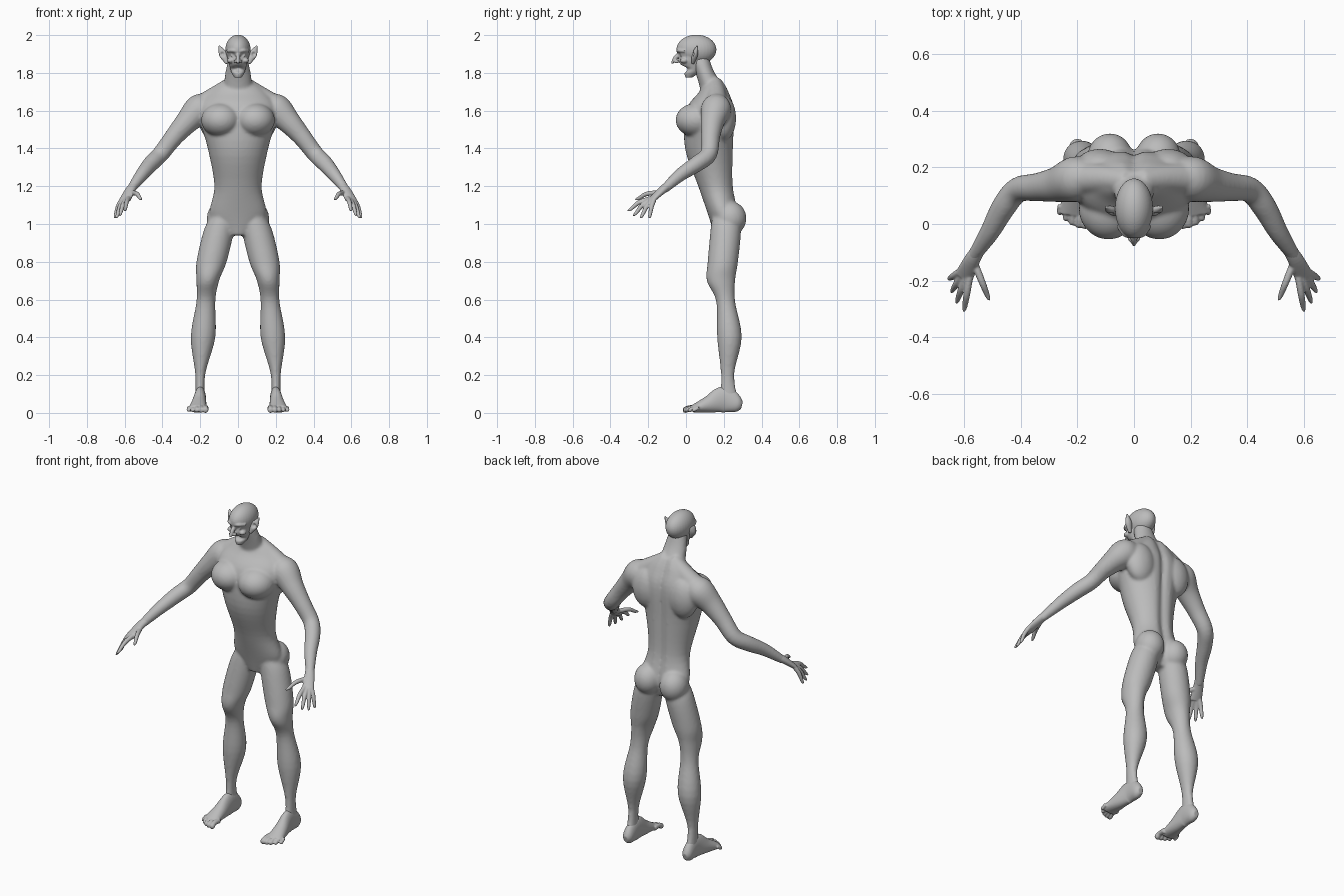
import bpy, bmesh, math
from mathutils import Vector, Matrix

cube = bpy.data.objects.get("Cube")
if cube:
    bpy.data.objects.remove(cube)

skin = bpy.data.materials.new("grey_skin")
skin.use_nodes = True
tone = (.5, .5, .5, 1)
skin.diffuse_color = tone
skin.node_tree.nodes["Principled BSDF"].inputs["Base Color"].default_value = tone

SIDES = 40
UP, BACK = Vector((0, 0, 1)), Vector((0, 1, 0))
HANDS = ((1, "left"), (-1, "right"))


def smooth_rows(rows, steps=5):
    """Resample rows of numbers along a smooth curve."""
    result, last = [], len(rows) - 1
    for i in range(last):
        before, start, end, after = (rows[max(0, min(last, i + k))] for k in (-1, 0, 1, 2))
        for step in range(steps):
            t = step / steps
            result.append([b + t / 2 * (c - a + t * (2*a - 5*b + 4*c - d + t * (3*(b - c) + d - a)))
                           for a, b, c, d in zip(before, start, end, after)])
    return result + [list(rows[-1])]


def tube(bm, rows, side=1, up=UP, axis=None, groove=0):
    """Loft of oval rings; each row is x, y, z, width radius and, if oval, depth radius."""
    rows = smooth_rows([row if len(row) == 5 else (*row, row[3]) for row in rows])
    centres = [Vector(row[:3]) for row in rows]
    rings = []
    for i, (centre, row) in enumerate(zip(centres, rows)):
        ahead = axis or (centres[min(i + 1, len(rows) - 1)] - centres[max(i - 1, 0)]).normalized()
        across = up.cross(ahead).normalized()
        depth = ahead.cross(across)
        ring = []
        for k in range(SIDES):
            angle = math.tau * k / SIDES
            u, v = math.cos(angle) * row[3], math.sin(angle) * row[4]
            if v > 0:
                v -= groove * math.exp(-(u / .025) ** 2)
            point = centre + across * u + depth * v
            ring.append(bm.verts.new((point.x * side, point.y, point.z)))
        rings.append(ring)
    for lower, upper in zip(rings, rings[1:]):
        for k in range(SIDES):
            bm.faces.new((lower[k - 1], lower[k], upper[k], upper[k - 1]))
    bm.faces.new(rings[0])
    bm.faces.new(rings[-1])


def stack(bm, rows, side=1, groove=0):
    """Loft of level rings."""
    tube(bm, rows, side, up=BACK, axis=UP, groove=groove)


def ball(bm, centre, radii, side=1):
    x, y, z = centre
    place = Matrix.Translation((x * side, y, z)) @ Matrix.Diagonal((*radii, 1))
    bmesh.ops.create_uvsphere(bm, u_segments=32, v_segments=20, radius=1, matrix=place)


def finish(name, bm, voxel, passes, dents=()):
    """Fuse overlapping forms into one soft skin, then press in the dents."""
    bmesh.ops.recalc_face_normals(bm, faces=bm.faces)
    mesh = bpy.data.meshes.new(name)
    bm.to_mesh(mesh)
    bm.free()
    part = bpy.data.objects.new(name, mesh)
    bpy.context.collection.objects.link(part)
    mesh.materials.append(skin)
    bpy.ops.object.select_all(action='DESELECT')
    part.select_set(True)
    bpy.context.view_layer.objects.active = part
    fuse = part.modifiers.new("fuse", 'REMESH')
    fuse.mode, fuse.voxel_size = 'VOXEL', voxel
    soften = part.modifiers.new("soften", 'SMOOTH')
    soften.factor, soften.iterations = .5, passes
    for modifier in ("fuse", "soften"):
        bpy.ops.object.modifier_apply(modifier=modifier)
    for vert in part.data.vertices:
        for centre, size, depth in dents:
            vert.co.y += depth * math.exp(-((vert.co - Vector(centre)).length / size) ** 2)
        vert.co.z = max(vert.co.z, 0)
    bpy.ops.object.shade_smooth()


# Torso with a groove along the spine
body = bmesh.new()
stack(body, [(0, .2, .94, .06, .05), (0, .2, 1.04, .15, .08), (0, .16, 1.2, .125, .095),
             (0, .125, 1.4, .16, .13), (0, .13, 1.6, .21, .13), (0, .15, 1.7, .15, .08),
             (0, .15, 1.76, .07, .05)], groove=.02)

# Neck leaning forward
tube(body, [(0, .16, 1.62, .09, .06), (0, .14, 1.7, .08, .06), (0, .1, 1.8, .067, .047),
            (0, .07, 1.88, .05)], up=BACK)

for side, word in HANDS:
    # Chest, shoulder blade, trapezius and buttock
    ball(body, (.09, .055, 1.55), (.105, .11, .09), side)
    ball(body, (.12, .2, 1.56), (.09, .065, .12), side)
    tube(body, [(.02, .15, 1.75, .04), (.1, .16, 1.69, .05), (.2, .16, 1.62, .06)], side, up=BACK)
    ball(body, (.085, .235, 1.03), (.08, .085, .09), side)
    # Leg from hip to ankle
    stack(body, [(.08, .2, 1.04, .06), (.1, .21, .97, .08), (.14, .195, .8, .08),
                 (.16, .185, .7, .06, .075), (.17, .21, .59, .05), (.185, .23, .4, .065),
                 (.2, .22, .2, .026, .035), (.2, .23, .05, .027, .055)], side)
    # Arm from shoulder through elbow to wrist
    tube(body, [(.14, .17, 1.64, .05), (.2, .16, 1.61, .08), (.27, .14, 1.54, .063),
                (.34, .13, 1.46, .05), (.41, .12, 1.37, .045), (.46, .06, 1.32, .043),
                (.51, -.03, 1.26, .035), (.57, -.12, 1.18, .023)], side)
finish("body", body, .008, 8)

# Head: skull, face with open jaw and hooked nose
head = bmesh.new()
ball(head, (0, .055, 1.923), (.067, .106, .079))
stack(head, [(0, .03, 1.94, .058, .065), (0, .03, 1.87, .054, .067), (0, .035, 1.84, .046, .06),
             (0, .04, 1.82, .04, .035), (0, .03, 1.8, .034, .038), (0, .015, 1.775, .018)])
tube(head, [(0, -.03, 1.905, .01), (0, -.055, 1.88, .012), (0, -.075, 1.85, .006)], up=BACK)
eyes = [(side * .026, -.04, 1.893) for side, word in HANDS]
for side, word in HANDS:
    # Brow, cheek, nostril and eyeball
    tube(head, [(0, -.04, 1.914, .01), (.03, -.037, 1.918, .01), (.055, -.005, 1.915, .008)], side)
    ball(head, (.04, -.01, 1.865), (.018, .022, .014), side)
    ball(head, (.012, -.05, 1.86), (.01, .014, .009), side)
    ball(head, (.026, -.026, 1.893), (.012, .012, .011), side)
finish("head", head, .004, 3, [(eye, .014, .01) for eye in eyes] + [((0, -.01, 1.825), .016, .018)])

for side, word in HANDS:
    # Ear: flared, with a hollow facing forward
    ear = bmesh.new()
    tube(ear, [(.058, .035, 1.85, .008), (.08, .048, 1.9, .021, .016), (.1, .06, 1.945, .003)],
         side, up=BACK)
    finish(word + "_ear", ear, .003, 2, [((side * .083, .03, 1.9), .012, .014)])

    # Palm
    hand = bmesh.new()
    tube(hand, [(.545, -.085, 1.21, .023), (.57, -.125, 1.18, .028, .021),
                (.6, -.185, 1.125, .034, .014)], side)
    # Thumb, then four fingers fanned between the index and the little finger
    digits = [(Vector((.56, -.145, 1.165)), Vector((.51, -.27, 1.13)))]
    for i in range(4):
        base = Vector((.58, -.185, 1.136)).lerp(Vector((.616, -.17, 1.127)), i / 3)
        tip = Vector((.6, -.31, 1.07)).lerp(Vector((.655, -.195, 1.03)), i / 3)
        digits.append((base, tip + Vector((.01, -.01, -.015)) * math.sin(math.pi * i / 3)))
    for base, tip in digits:
        knuckle = base.lerp(tip, .5) + Vector((0, 0, .012))
        tube(hand, [(*base, .013), (*knuckle, .012), (*base.lerp(tip, .85), .009), (*tip, .004)], side)
    finish(word + "_hand", hand, .004, 3)

    # Foot from heel to ball
    foot = bmesh.new()
    tube(foot, [(.2, .296, .04, .015, .02), (.2, .27, .047, .03, .045), (.2, .2, .07, .031, .07),
                (.207, .12, .045, .04, .045), (.215, .035, .021, .05, .02)], side)
    # Toes from big (inner) to little (outer)
    for i in range(5):
        x, r, tip = .172 + .0225 * i, .016 - .0015 * i, -.016 + .003 * i * i
        tube(foot, [(x, .06, .026, r), (x, tip + .035, .027, r * .85), (x, tip + .01, .015, r),
                    (x, tip, .012, r / 2)], side)
    finish(word + "_foot", foot, .004, 3)
